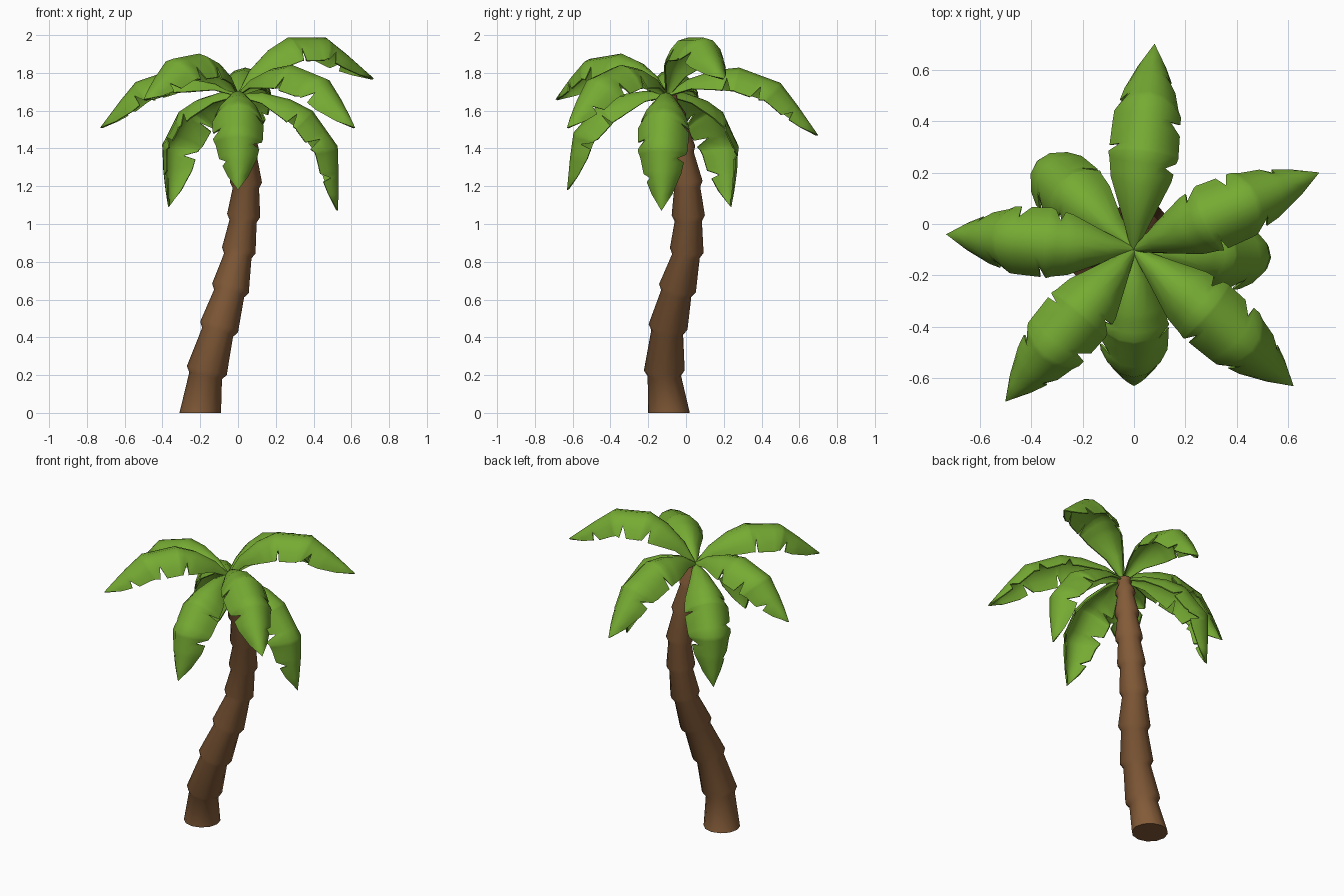
import bpy
import bmesh
import math
from mathutils import Vector

cube = bpy.data.objects.get("Cube")
if cube:
    bpy.data.objects.remove(cube, do_unlink=True)


def make_material(name, color):
    mat = bpy.data.materials.new(name)
    mat.use_nodes = True
    mat.diffuse_color = (*color, 1)
    mat.node_tree.nodes["Principled BSDF"].inputs["Base Color"].default_value = (*color, 1)
    return mat


def finish(bm, name, mat, angle):
    bmesh.ops.recalc_face_normals(bm, faces=bm.faces)
    mesh = bpy.data.meshes.new(name)
    bm.to_mesh(mesh)
    bm.free()
    mesh.materials.append(mat)
    obj = bpy.data.objects.new(name, mesh)
    bpy.context.collection.objects.link(obj)
    bpy.ops.object.select_all(action="DESELECT")
    obj.select_set(True)
    bpy.context.view_layer.objects.active = obj
    bpy.ops.object.shade_smooth_by_angle(angle=math.radians(angle))


def bridge(bm, a, b, closed):
    count = len(a)
    for i in range(count if closed else count - 1):
        j = (i + 1) % count
        bm.faces.new((a[i], a[j], b[j], b[i]))


def interpolate(points, t):
    """Piecewise linear lookup in (t, value, ...) rows, extended past the ends."""
    k = 0
    while k < len(points) - 2 and t > points[k + 1][0]:
        k += 1
    p, q = points[k], points[k + 1]
    f = (t - p[0]) / (q[0] - p[0])
    return [a + (b - a) * f for a, b in zip(p[1:], q[1:])]


leaf_green = make_material("leaf green", (0.18, 0.405, 0.033))
bark_brown = make_material("bark brown", (0.228, 0.105, 0.04))

# Trunk: stacked segments, each wide at the bottom and narrower at the top
TRUNK = [  # x, y, z, radius at the ring
    (-0.20, -0.09, 0.00, 0.11), (-0.165, -0.115, 0.225, 0.108),
    (-0.10, -0.095, 0.455, 0.104), (-0.04, -0.045, 0.66, 0.10),
    (0.004, 0.004, 0.86, 0.09), (0.03, 0.012, 1.045, 0.088),
    (0.042, 0.003, 1.22, 0.085), (0.034, -0.025, 1.40, 0.075),
    (0.018, -0.06, 1.57, 0.062), (0.0, -0.09, 1.67, 0.045)]
SIDES = 12


def trunk_ring(bm, center, axis, radius):
    u = axis.cross(Vector((0, 1, 0))).normalized()
    v = axis.cross(u)
    ring = []
    for i in range(SIDES):
        a = math.tau * i / SIDES
        ring.append(bm.verts.new(center + (u * math.cos(a) + v * math.sin(a)) * radius))
    return ring


bm = bmesh.new()
centers = [Vector(row[:3]) for row in TRUNK]
rings = []
for i, row in enumerate(TRUNK):
    axis = (centers[min(i + 1, len(TRUNK) - 1)] - centers[max(i - 1, 0)]).normalized()
    if i == 0:
        axis = Vector((0, 0, 1))
    else:
        rings.append(trunk_ring(bm, centers[i] - axis * 0.03, axis, row[3] * 0.82))
    rings.append(trunk_ring(bm, centers[i], axis, row[3]))
for a, b in zip(rings, rings[1:]):
    bridge(bm, a, b, True)
bm.faces.new(rings[0])
bm.faces.new(rings[-1])
finish(bm, "trunk", bark_brown, 75)

# Fronds: one arched leaf profile, aimed at each tip
CROWN = Vector((0, -0.1, 1.69))
ARCH = [(0, 0, 0), (0.1, 0.1, 0.125), (0.25, 0.25, 0.23), (0.4, 0.4, 0.29),
        (0.68, 0.68, 0.265), (0.82, 0.82, 0.155), (1, 1, 0)]
WIDTH = [(0, 0.015), (0.1, 0.062), (0.25, 0.118), (0.4, 0.137),
         (0.68, 0.13), (0.82, 0.1), (0.92, 0.055), (1, 0)]
SECTION = [(1, -0.9), (0.8, -0.5), (0.42, -0.12)]  # sideways, drop
NOTCHES = [(0.45, 0.74), (0.33, 0.58, 0.84)]


def build_frond(name, tip, arch, flip):
    chord = Vector(tip) - CROWN
    side = Vector((chord.y, -chord.x, 0)).normalized()
    up = side.cross(chord)  # keeps the length of the chord
    cuts = NOTCHES[::-1] if flip else NOTCHES

    def spine(t):
        along, high = interpolate(ARCH, t)
        return CROWN + chord * along + up * (high * arch)

    stations = {row[0] for row in WIDTH}
    for t in NOTCHES[0] + NOTCHES[1]:
        stations |= {t - 0.035, t, t + 0.02}

    bm = bmesh.new()
    rows = []
    for t in sorted(stations):
        normal = side.cross(spine(t + 0.06) - spine(t - 0.06)).normalized()
        w = interpolate(WIDTH, t)[0]

        def point(s, x, drop):
            if x == 1 and t in cuts[s > 0]:
                x, drop = 0.7, -0.39
            elif x == 0.8 and t in cuts[s > 0]:
                x, drop = 0.58, -0.27
            return bm.verts.new(spine(t) + side * (s * x * w) + normal * (drop * w))

        rows.append([point(-1, *p) for p in SECTION] + [point(1, 0, 0)]
                    + [point(1, *p) for p in SECTION[::-1]])
    for a, b in zip(rows, rows[1:]):
        bridge(bm, a, b, False)
    bmesh.ops.remove_doubles(bm, verts=bm.verts, dist=0.0005)
    bmesh.ops.recalc_face_normals(bm, faces=bm.faces)
    bmesh.ops.solidify(bm, geom=bm.faces[:], thickness=0.008)
    finish(bm, name, leaf_green, 40)


FRONDS = {  # tip position, arch height
    "frond_back": ((0.08, 0.70, 1.47), 0.97),
    "frond_left_high": ((0.72, 0.20, 1.77), 1.17),
    "frond_left_low": ((0.53, -0.13, 1.07), 1.02),
    "frond_front_left": ((0.62, -0.63, 1.51), 0.95),
    "frond_front": ((0.0, -0.63, 1.18), 1.0),
    "frond_front_right": ((-0.50, -0.69, 1.66), 1.0),
    "frond_right": ((-0.73, -0.04, 1.51), 0.95),
    "frond_back_right": ((-0.37, 0.24, 1.09), 1.06),
}
for i, (name, (tip, arch)) in enumerate(FRONDS.items()):
    build_frond(name, tip, arch, i % 2 == 1)
